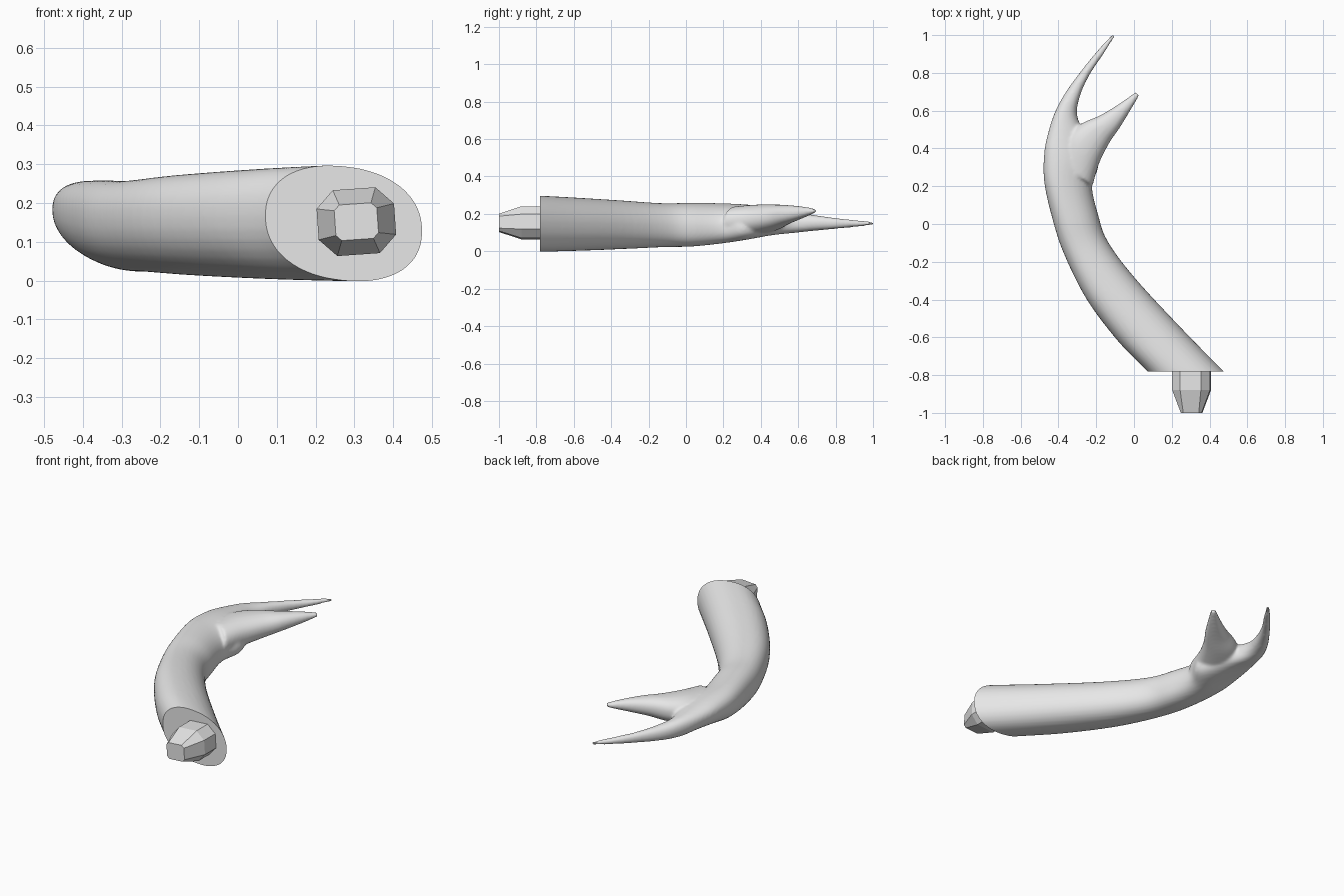
import bpy, bmesh
from math import cos, sin, pi, radians
from mathutils import Vector, Matrix

cube = bpy.data.objects.get("Cube")
if cube:
    bpy.data.objects.remove(cube, do_unlink=True)

grey = bpy.data.materials.new("pale_grey")
grey.use_nodes = True
grey.diffuse_color = (0.8, 0.8, 0.8, 1)
grey.node_tree.nodes["Principled BSDF"].inputs["Base Color"].default_value = (0.8, 0.8, 0.8, 1)

SIDES, STEPS, CUT_Y = 32, 6, -0.78


def spline(rows):
    """Smooth the section rows with a Catmull-Rom curve."""
    pts = [Vector(r) for r in rows]
    pts = [pts[0] * 2 - pts[1]] + pts + [pts[-1] * 2 - pts[-2]]
    out = []
    for a, b, c, d in zip(pts, pts[1:], pts[2:], pts[3:]):
        for i in range(STEPS):
            t = i / STEPS
            out.append(0.5 * (2 * b + (c - a) * t + (2 * a - 5 * b + 4 * c - d) * t**2
                              + (3 * b - a - 3 * c + d) * t**3))
    return out + [pts[-2]]


def bridge(bm, rings):
    """Skin a list of vertex rings and cap both ends."""
    for r, s in zip(rings, rings[1:]):
        n = len(r)
        for i in range(n):
            bm.faces.new((r[i], r[(i + 1) % n], s[(i + 1) % n], s[i]))
    bm.faces.new(rings[0][::-1])
    bm.faces.new(rings[-1])


def power(v, e):
    return abs(v) ** e * (1 if v > 0 else -1)


def loft(bm, rows):
    """Each row: outer edge x y, inner edge x y, bottom z, top z, outward lift."""
    rings = []
    for ox, oy, ix, iy, lo, hi, lift in spline(rows):
        mid = Vector(((ox + ix) / 2, (oy + iy) / 2, (lo + hi) / 2))
        half = Vector(((ix - ox) / 2, (iy - oy) / 2, -lift))
        up = Vector((0, 0, (hi - lo) / 2))
        ring = []
        for k in range(SIDES):
            a = 2 * pi * k / SIDES
            ring.append(bm.verts.new(mid + half * power(cos(a), 0.9) + up * power(sin(a), 0.9)))
        rings.append(ring)
    bridge(bm, rings)


def add_object(name, bm):
    bmesh.ops.recalc_face_normals(bm, faces=bm.faces)
    me = bpy.data.meshes.new(name)
    bm.to_mesh(me)
    bm.free()
    me.materials.append(grey)
    ob = bpy.data.objects.new(name, me)
    bpy.context.collection.objects.link(ob)
    return ob


# Curved beam running out into the long tine
beam = [
    (0.17, -0.90, 0.60, -0.90, 0.00, 0.295, 0.02),
    (0.07, -0.78, 0.475, -0.78, 0.00, 0.295, 0.02),
    (-0.085, -0.62, 0.24, -0.54, 0.005, 0.285, 0.02),
    (-0.25, -0.40, 0.00, -0.28, 0.015, 0.27, 0.02),
    (-0.37, -0.16, -0.14, -0.09, 0.025, 0.255, 0.02),
    (-0.43, 0.02, -0.19, 0.05, 0.03, 0.255, 0.025),
    (-0.475, 0.22, -0.222, 0.20, 0.05, 0.25, 0.03),
    (-0.475, 0.38, -0.19, 0.31, 0.07, 0.24, 0.03),
    (-0.45, 0.50, -0.24, 0.44, 0.09, 0.225, 0.02),
    (-0.415, 0.60, -0.30, 0.57, 0.10, 0.21, 0.01),
    (-0.36, 0.70, -0.285, 0.68, 0.11, 0.193, 0),
    (-0.28, 0.81, -0.235, 0.79, 0.12, 0.178, 0),
    (-0.20, 0.91, -0.165, 0.895, 0.13, 0.167, 0),
    (-0.115, 1.005, -0.10, 0.995, 0.14, 0.158, 0),
]

# Short tine branching off the inside of the bend
branch = [
    (-0.40, 0.33, -0.22, 0.20, 0.08, 0.24, 0),
    (-0.36, 0.46, -0.185, 0.32, 0.09, 0.25, 0),
    (-0.28, 0.53, -0.13, 0.43, 0.115, 0.25, 0),
    (-0.18, 0.575, -0.075, 0.51, 0.145, 0.247, 0),
    (-0.08, 0.635, -0.02, 0.60, 0.175, 0.24, 0),
    (0.01, 0.70, 0.028, 0.68, 0.205, 0.228, 0),
]

bm = bmesh.new()
loft(bm, beam)
loft(bm, branch)
antler = add_object("antler", bm)

# Fuse the tines into one smooth surface
fuse = antler.modifiers.new("fuse", "REMESH")
fuse.mode = "VOXEL"
fuse.voxel_size = 0.008
soft = antler.modifiers.new("soften", "SMOOTH")
soft.factor = 0.5
soft.iterations = 8
graph = bpy.context.evaluated_depsgraph_get()
fused = bpy.data.meshes.new_from_object(antler.evaluated_get(graph))
antler.modifiers.clear()

# Flat cut at the root
bm = bmesh.new()
bm.from_mesh(fused)
cut = bmesh.ops.bisect_plane(bm, geom=bm.verts[:] + bm.edges[:] + bm.faces[:],
                             plane_co=(0, CUT_Y, 0), plane_no=(0, 1, 0), clear_inner=True)
rim = [g for g in cut["geom_cut"] if isinstance(g, bmesh.types.BMEdge) and g.is_boundary]
bmesh.ops.holes_fill(bm, edges=rim, sides=0)
bmesh.ops.recalc_face_normals(bm, faces=bm.faces)
bm.to_mesh(antler.data)
bm.free()
bpy.data.meshes.remove(fused)
if not antler.data.materials:
    antler.data.materials.append(grey)
bpy.context.view_layer.objects.active = antler
antler.select_set(True)
bpy.ops.object.shade_smooth_by_angle(angle=radians(40))

# Faceted mounting peg with chamfered corners
bm = bmesh.new()
turn = Matrix.Rotation(radians(-4), 3, "Y")
centre = Vector((0.305, 0, 0.152))
rings = []
for y, w, h, c in ((-0.74, 0.1, 0.085, 0.045), (-0.78, 0.1, 0.085, 0.045),
                   (-0.88, 0.1, 0.085, 0.045), (-1.0, 0.055, 0.046, 0.014)):
    outline = ((w, c - h), (w, h - c), (w - c, h), (c - w, h),
               (-w, h - c), (-w, c - h), (c - w, -h), (w - c, -h))
    rings.append([bm.verts.new(turn @ Vector((x, 0, z)) + centre + Vector((0, y, 0)))
                  for x, z in outline])
bridge(bm, rings)
add_object("mounting_peg", bm)
